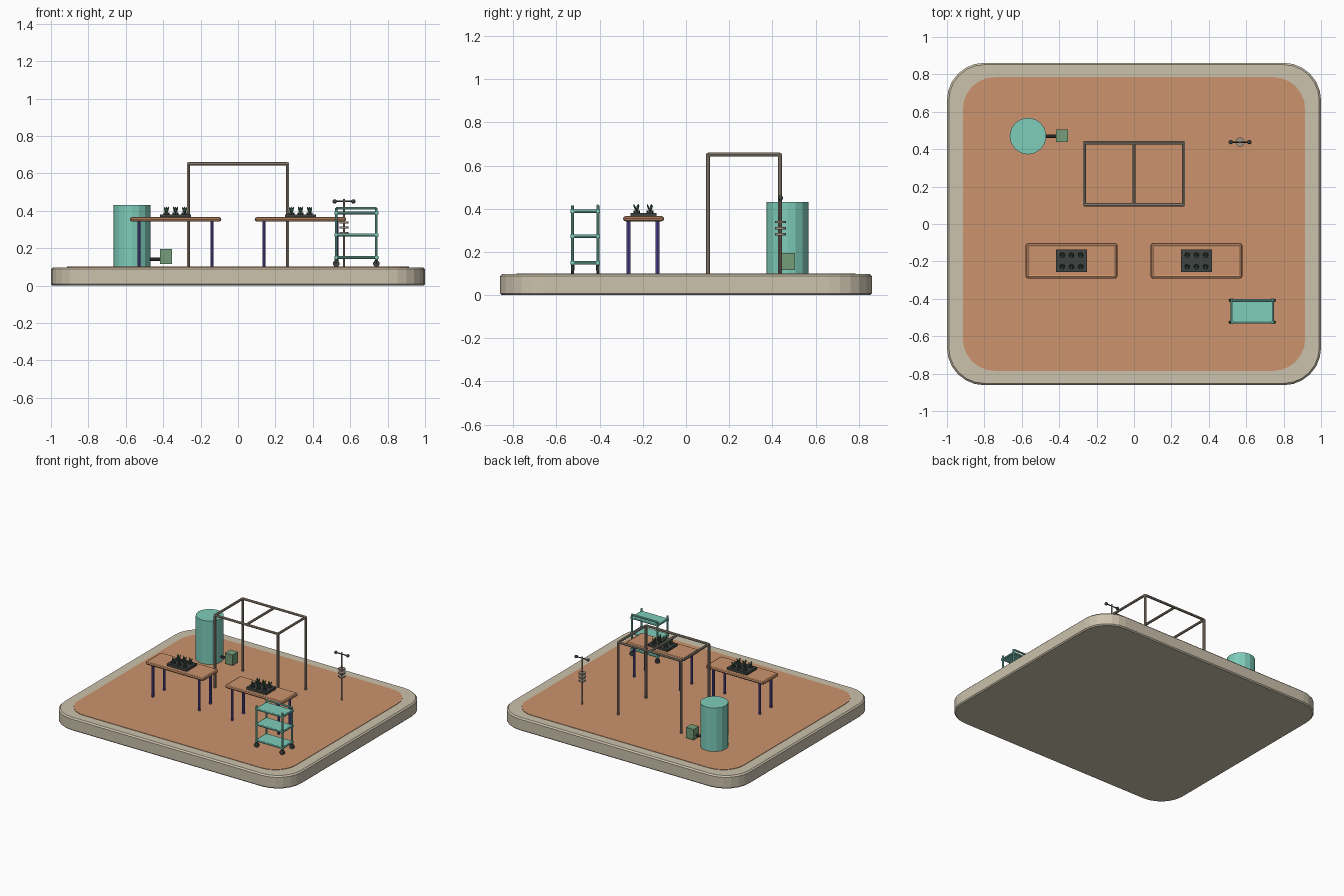
import bpy, bmesh, math
from mathutils import Vector, Matrix

if "Cube" in bpy.data.objects:
    bpy.data.objects.remove(bpy.data.objects["Cube"])


def mat(name, r, g, b):
    m = bpy.data.materials.new(name)
    lin = [((c / 255 + 0.055) / 1.055) ** 2.4 for c in (r, g, b)]
    m.diffuse_color = (*lin, 1)
    m.use_nodes = True
    m.node_tree.nodes["Principled BSDF"].inputs["Base Color"].default_value = m.diffuse_color
    return m


STONE = mat("pale_stone", 204, 194, 173)
CLAY = mat("clay_orange", 204, 148, 109)
TEAL = mat("teal", 126, 205, 187)
GREEN = mat("box_green", 118, 158, 122)
METAL = mat("warm_grey_metal", 160, 146, 130)
PURPLE = mat("purple_blue", 98, 84, 172)
DARK = mat("charcoal", 62, 68, 66)
LEAF = mat("dark_leaf", 72, 108, 82)


def finish(name, bm, m, smooth=False):
    bmesh.ops.recalc_face_normals(bm, faces=bm.faces)
    me = bpy.data.meshes.new(name)
    bm.to_mesh(me)
    bm.free()
    me.materials.append(m)
    if smooth:
        for p in me.polygons:
            p.use_smooth = True
    ob = bpy.data.objects.new(name, me)
    bpy.context.collection.objects.link(ob)
    return ob


def add_tube(bm, a, b, r, n=8, r2=None):
    a, b = Vector(a), Vector(b)
    d = b - a
    rot = d.to_track_quat('Z', 'Y').to_matrix().to_4x4()
    bmesh.ops.create_cone(bm, cap_ends=True, segments=n, radius1=r,
                          radius2=r if r2 is None else r2, depth=d.length,
                          matrix=Matrix.Translation((a + b) / 2) @ rot)


def tubes(name, pairs, r, m, n=8):
    bm = bmesh.new()
    for a, b in pairs:
        add_tube(bm, a, b, r, n)
    return finish(name, bm, m)


def add_box(bm, x0, x1, y0, y1, z0, z1):
    mid = Matrix.Translation(((x0 + x1) / 2, (y0 + y1) / 2, (z0 + z1) / 2))
    bmesh.ops.create_cube(bm, size=1, matrix=mid @ Matrix.Diagonal((x1 - x0, y1 - y0, z1 - z0, 1)))


def box(name, dims, m):
    bm = bmesh.new()
    add_box(bm, *dims)
    return finish(name, bm, m)


def loop(x0, x1, y0, y1, z):
    """Four segments around a rectangle."""
    c = [(x0, y0, z), (x1, y0, z), (x1, y1, z), (x0, y1, z)]
    return [(c[i], c[(i + 1) % 4]) for i in range(4)]


def rounded_slab(name, hx, hy, rad, levels, m, seg=6):
    """Rounded rectangle stacked through (inset, height) levels."""
    bm = bmesh.new()
    rings = []
    for inset, z in levels:
        ring = []
        for q, (sx, sy) in enumerate([(1, 1), (-1, 1), (-1, -1), (1, -1)]):
            for i in range(seg + 1):
                t = math.pi / 2 * (q + i / seg)
                ring.append(bm.verts.new((sx * (hx - rad) + (rad - inset) * math.cos(t),
                                          sy * (hy - rad) + (rad - inset) * math.sin(t), z)))
        rings.append(ring)
    n = len(rings[0])
    for lo, hi in zip(rings, rings[1:]):
        for i in range(n):
            bm.faces.new((lo[i], lo[(i + 1) % n], hi[(i + 1) % n], hi[i]))
    bm.faces.new(rings[0])
    bm.faces.new(rings[-1])
    return finish(name, bm, m)


# Ground base and clay surface
rounded_slab("base_slab", 1.0, 0.862, 0.2,
             [(0.008, 0), (0, 0.008), (0, 0.088), (0.01, 0.098)], STONE)
rounded_slab("clay_surface", 0.915, 0.785, 0.17, [(0, 0.09), (0, 0.101)], CLAY)

# Water tank, pipe and pump
tubes("water_tank", [((-0.567, 0.47, 0.1), (-0.567, 0.47, 0.432))], 0.098, TEAL, 16)
tubes("pump_pipe", [((-0.48, 0.47, 0.142), (-0.41, 0.47, 0.142))], 0.009, DARK)
box("pump_box", (-0.417, -0.353, 0.438, 0.504, 0.116, 0.196), GREEN)

# Open overhead frame
X, Y0, Y1, Z = 0.265, 0.102, 0.435, 0.651
tubes("frame_posts", [((x, y, 0.1), (x, y, Z)) for x in (-X, X) for y in (Y0, Y1)], 0.009, METAL)
tubes("frame_beams", loop(-X, X, Y0, Y1, Z) + [((0, Y0, Z), (0, Y1, Z))], 0.009, METAL)

# Two potting tables with seedling trays
for side, cx in (("left", -0.334), ("right", 0.334)):
    x0, x1, y0, y1 = cx - 0.233, cx + 0.233, -0.28, -0.113
    box(side + "_table_top", (x0, x1, y0, y1, 0.343, 0.363), CLAY)
    bm = bmesh.new()
    for a, b in loop(x0, x1, y0, y1, 0.354):
        add_tube(bm, a, b, 0.012)
        bmesh.ops.create_icosphere(bm, subdivisions=1, radius=0.012,
                                   matrix=Matrix.Translation(a))
    finish(side + "_table_rim", bm, CLAY)
    tubes(side + "_table_legs", [((cx + sx * 0.195, y, 0.1), (cx + sx * 0.195, y, 0.348))
                                 for sx in (-1, 1) for y in (-0.266, -0.132)], 0.009, PURPLE)
    box(side + "_seed_tray", (cx - 0.083, cx + 0.083, -0.257, -0.136, 0.362, 0.381), DARK)
    pots, leaves = bmesh.new(), bmesh.new()
    for px in (cx - 0.049, cx, cx + 0.049):
        for py in (-0.228, -0.166):
            add_tube(pots, (px, py, 0.378), (px, py, 0.392), 0.016, 8)
            for k in range(3):
                t = k * 2 * math.pi / 3 + 0.5
                m4 = (Matrix.Translation((px + 0.008 * math.cos(t), py + 0.008 * math.sin(t), 0.405))
                      @ Matrix.Rotation(t, 4, 'Z') @ Matrix.Rotation(0.35, 4, 'Y')
                      @ Matrix.Diagonal((0.005, 0.008, 0.019, 1)))
                bmesh.ops.create_icosphere(leaves, subdivisions=1, radius=1, matrix=m4)
    finish(side + "_tray_cells", pots, DARK)
    finish(side + "_seedlings", leaves, LEAF)

# Three-shelf trolley
CX0, CX1, CY0, CY1 = 0.525, 0.74, -0.525, -0.408
corners = [(x, y) for x in (CX0, CX1) for y in (CY0, CY1)]
tubes("trolley_posts", [((x, y, 0.128), (x, y, 0.416)) for x, y in corners], 0.007, TEAL)
shelves, rails = bmesh.new(), bmesh.new()
for z in (0.15, 0.272, 0.388):
    add_box(shelves, CX0, CX1, CY0, CY1, z - 0.006, z + 0.006)
    for a, b in loop(CX0, CX1, CY0, CY1, z):
        d = (Vector(b) - Vector(a)).normalized() * 0.01
        add_tube(rails, Vector(a) - d, Vector(b) + d, 0.008)
finish("trolley_shelves", shelves, TEAL)
finish("trolley_shelf_rails", rails, TEAL)
tubes("trolley_handle", [((CX0, CY1, 0.413), (CX1, CY1, 0.413))], 0.007, TEAL)
tubes("trolley_wheels", [((x, y - 0.007, 0.118), (x, y + 0.007, 0.118)) for x, y in corners],
      0.018, DARK, 10)
tubes("trolley_forks", [((x, y, 0.115), (x, y, 0.14)) for x, y in corners], 0.008, DARK)

# Weather mast with stacked shield discs and spinning cups
WX, WY = 0.567, 0.438
tubes("weather_mast", [((WX, WY, 0.1), (WX, WY, 0.462))], 0.006, METAL)
tubes("weather_shield", [((WX, WY, z - 0.005), (WX, WY, z + 0.005)) for z in (0.282, 0.31, 0.338)],
      0.025, METAL, 12)
tubes("weather_arm", [((WX - 0.05, WY, 0.45), (WX + 0.05, WY, 0.45))], 0.004, DARK)
cups = bmesh.new()
for sx in (-1, 1):
    bmesh.ops.create_icosphere(cups, subdivisions=2, radius=0.012,
                               matrix=Matrix.Translation((WX + sx * 0.05, WY, 0.45)))
finish("weather_cups", cups, DARK, True)
